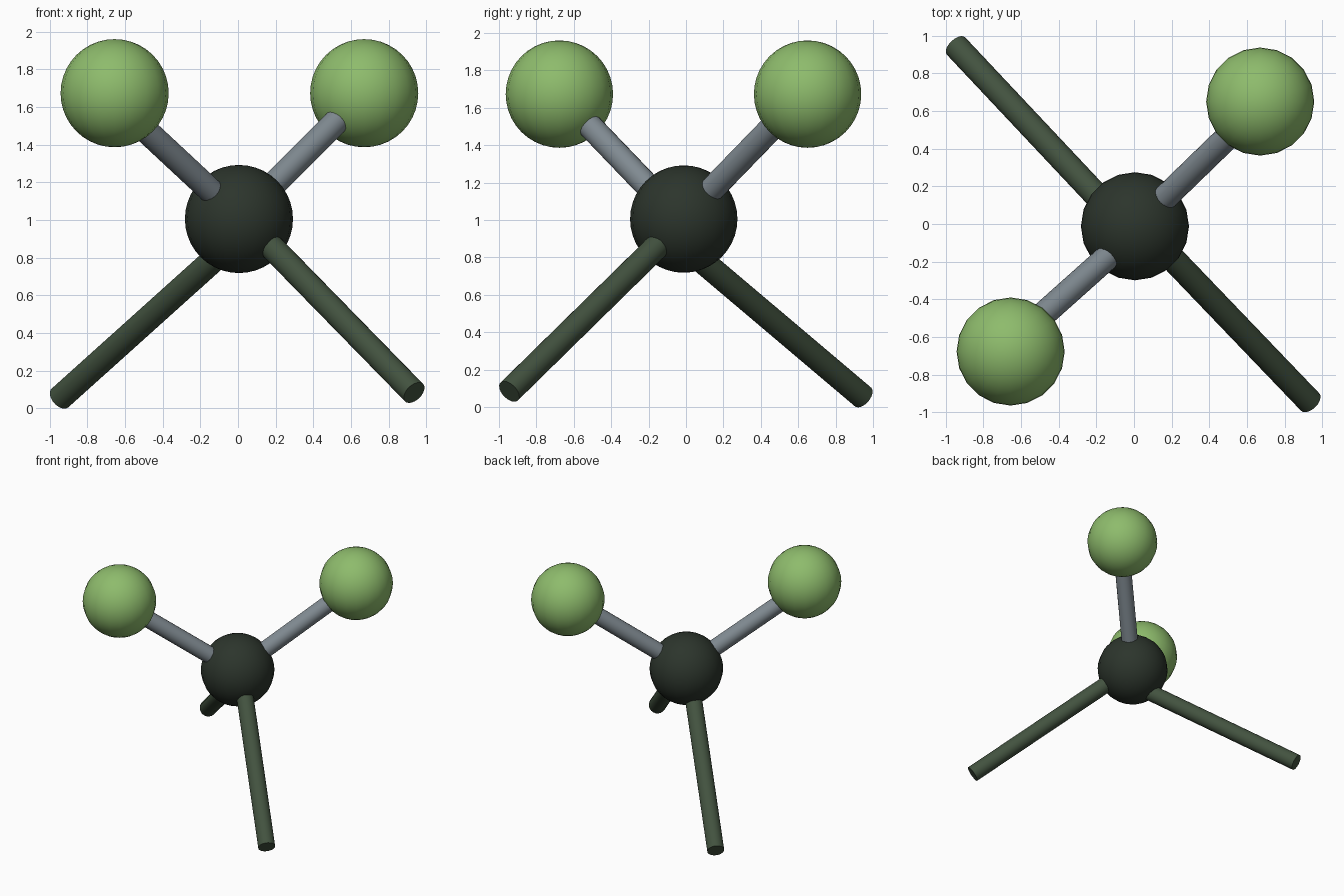
import bpy
import math
from mathutils import Vector

if "Cube" in bpy.data.objects:
    bpy.data.objects.remove(bpy.data.objects["Cube"])


def material(name, rgb):
    m = bpy.data.materials.new(name)
    m.diffuse_color = (*rgb, 1)
    m.use_nodes = True
    m.node_tree.nodes["Principled BSDF"].inputs["Base Color"].default_value = m.diffuse_color
    return m


GREEN = material("green", (0.27, 0.50, 0.15))
DARK = material("dark_green", (0.025, 0.035, 0.025))
MOSS = material("moss_green", (0.055, 0.085, 0.05))
STEEL = material("blue_grey", (0.22, 0.26, 0.29))


def finish(name, mat):
    ob = bpy.context.object
    ob.name = name
    ob.data.materials.append(mat)
    bpy.ops.object.shade_smooth_by_angle(angle=math.radians(40))


def ball(name, centre, mat):
    bpy.ops.mesh.primitive_uv_sphere_add(segments=20, ring_count=20, radius=0.287, location=centre)
    finish(name, mat)


def rod(name, start, end, mat):
    a, b = Vector(start), Vector(end)
    d = b - a
    bpy.ops.mesh.primitive_cylinder_add(vertices=20, radius=0.067, depth=d.length,
                                        location=(a + b) / 2,
                                        rotation=d.to_track_quat('Z', 'Y').to_euler())
    finish(name, mat)


# Central ball and the two outer balls
ball("centre_ball", (0.005, -0.012, 1.005), DARK)
ball("back_right_ball", (0.67, 0.65, 1.673), GREEN)
ball("front_left_ball", (-0.655, -0.677, 1.673), GREEN)

# Short links up to the outer balls
rod("back_right_link", (0.0, -0.02, 1.0), (0.67, 0.63, 1.67), STEEL)
rod("front_left_link", (0.0, -0.05, 1.02), (-0.655, -0.635, 1.63), STEEL)

# Long legs with open ends
rod("front_right_leg", (0.0, 0.03, 1.04), (0.935, -0.945, 0.083), MOSS)
rod("back_left_leg", (0.0, -0.06, 0.905), (-0.945, 0.945, 0.055), MOSS)
